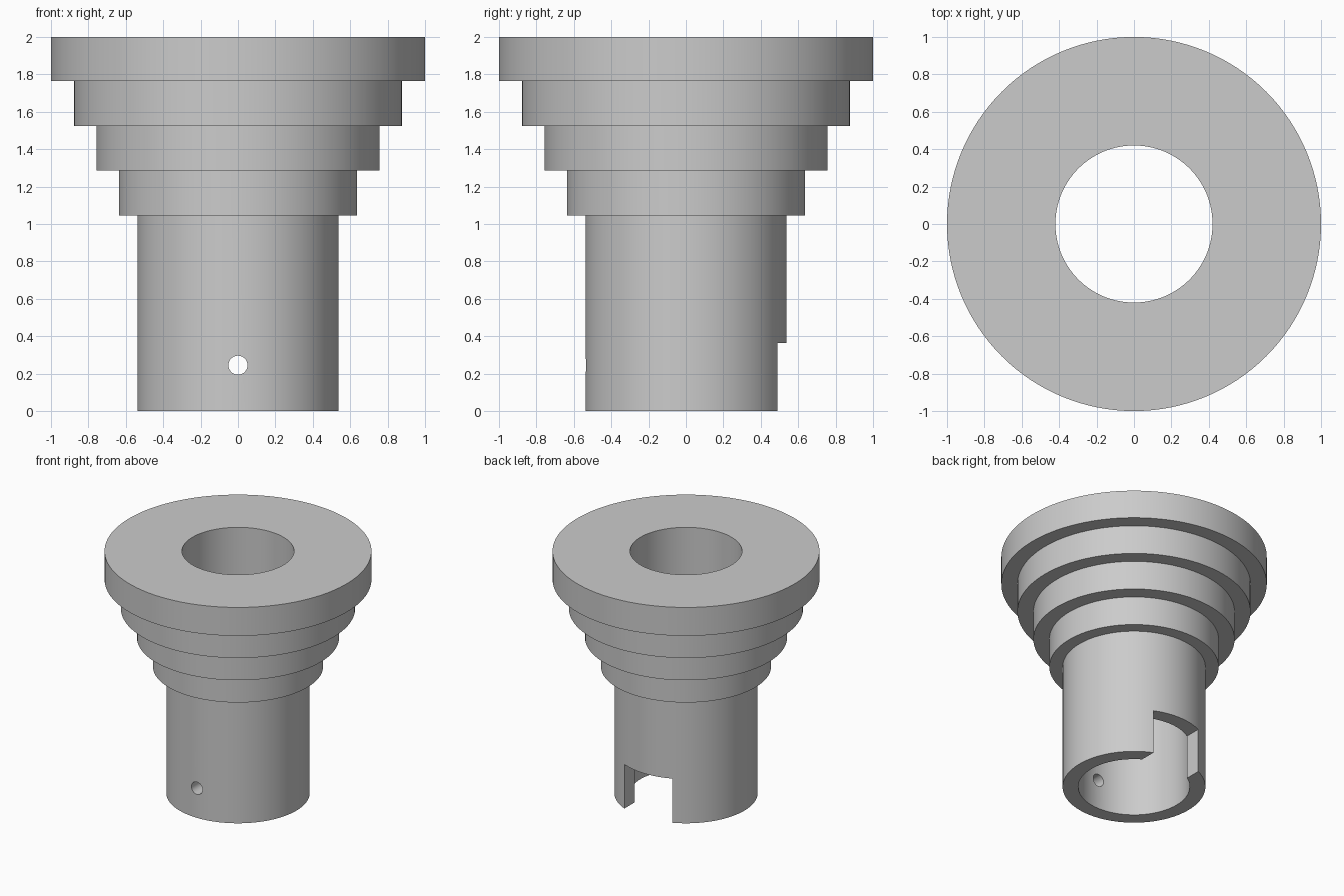
import bpy
import bmesh
from math import cos, sin, pi, radians

default_cube = bpy.data.objects.get("Cube")
if default_cube:
    bpy.data.objects.remove(default_cube, do_unlink=True)

SEGMENTS = 128
BORE = 0.42
# Each tier: outer radius, top height
TIERS = [(0.5375, 1.045), (0.6375, 1.285), (0.7575, 1.525), (0.8775, 1.765), (1.0, 2.0)]

grey = bpy.data.materials.new("plain_grey")
grey.use_nodes = True
colour = (0.6, 0.6, 0.6, 1.0)
grey.diffuse_color = colour
grey.node_tree.nodes["Principled BSDF"].inputs["Base Color"].default_value = colour


def lathe(name, profile):
    """Revolve a closed (radius, height) profile around z."""
    bm = bmesh.new()
    rings = []
    for i in range(SEGMENTS):
        a = 2 * pi * i / SEGMENTS
        rings.append([bm.verts.new((r * cos(a), r * sin(a), z)) for r, z in profile])
    count = len(profile)
    for i, ring in enumerate(rings):
        after = rings[(i + 1) % SEGMENTS]
        for j in range(count):
            k = (j + 1) % count
            bm.faces.new((ring[j], after[j], after[k], ring[k]))
    bmesh.ops.recalc_face_normals(bm, faces=bm.faces)
    mesh = bpy.data.meshes.new(name)
    bm.to_mesh(mesh)
    bm.free()
    obj = bpy.data.objects.new(name, mesh)
    bpy.context.collection.objects.link(obj)
    return obj


def cut(target, cutter):
    """Subtract the cutter from the target, then discard it."""
    cutter.hide_render = True
    cutter.data.materials.append(grey)
    mod = target.modifiers.new("cut", "BOOLEAN")
    mod.operation = "DIFFERENCE"
    mod.solver = "EXACT"
    mod.object = cutter
    bpy.ops.object.select_all(action="DESELECT")
    target.select_set(True)
    bpy.context.view_layer.objects.active = target
    bpy.ops.object.modifier_apply(modifier=mod.name)
    bpy.data.objects.remove(cutter, do_unlink=True)


# Hollow stepped body
profile = [(BORE, 0.0)]
base = 0.0
for radius, top in TIERS:
    profile += [(radius, base), (radius, top)]
    base = top
profile.append((BORE, base))
body = lathe("stepped_sleeve", profile)
body.data.materials.append(grey)

# Square notch through the rear wall, open at the bottom
bpy.ops.mesh.primitive_cube_add(size=1, location=(0, 0.5, 0.1325))
notch = bpy.context.object
notch.name = "notch_cutter"
notch.scale = (0.44, 0.7, 0.465)
cut(body, notch)

# Round pin hole through the front wall
bpy.ops.mesh.primitive_cylinder_add(vertices=32, radius=0.051, depth=0.5,
                                    location=(0, -0.5, 0.245), rotation=(pi / 2, 0, 0))
pin_hole = bpy.context.object
pin_hole.name = "pin_hole_cutter"
cut(body, pin_hole)

# Smooth walls, crisp steps
body.select_set(True)
bpy.context.view_layer.objects.active = body
bpy.ops.object.shade_smooth_by_angle(angle=radians(30))
